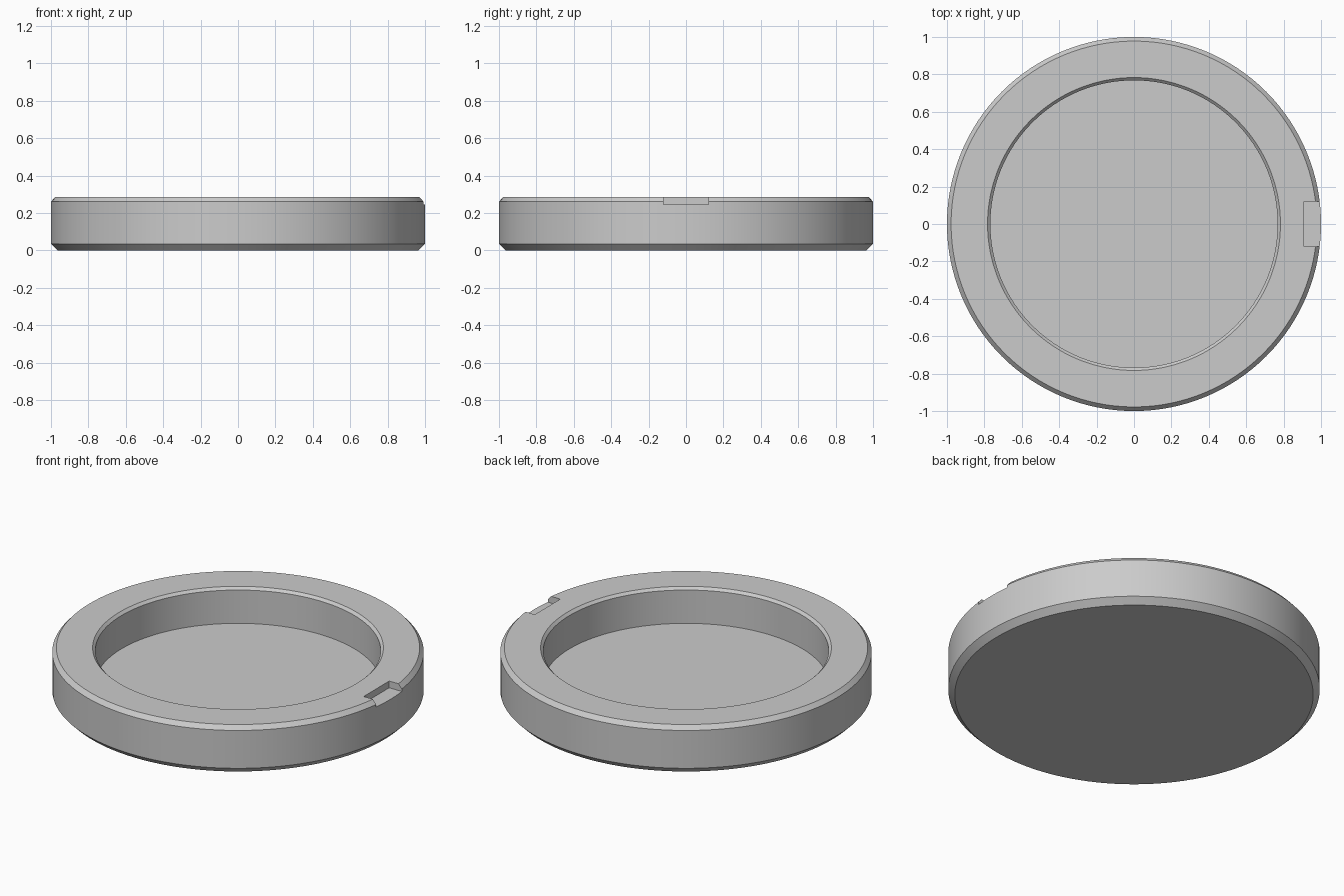
import bpy, bmesh, math

if "Cube" in bpy.data.objects:
    bpy.data.objects.remove(bpy.data.objects["Cube"])

SEGMENTS = 128

grey = bpy.data.materials.new("plain grey")
grey.diffuse_color = (0.6, 0.6, 0.6, 1)
grey.use_nodes = True
grey.node_tree.nodes["Principled BSDF"].inputs["Base Color"].default_value = grey.diffuse_color

# Cross-section (radius, height): underside, outer wall, rim, recess, floor
profile = [(0.965, 0), (1.0, 0.035), (1.0, 0.26), (0.978, 0.285),
           (0.783, 0.285), (0.768, 0.27), (0.768, 0.072)]


def lathe(name, points):
    """Revolve a profile around z and cap both ends with flat discs."""
    bm = bmesh.new()
    rings = []
    for r, z in points:
        rings.append([bm.verts.new((r * math.cos(2 * math.pi * i / SEGMENTS),
                                    r * math.sin(2 * math.pi * i / SEGMENTS), z))
                      for i in range(SEGMENTS)])
    for a, b in zip(rings, rings[1:]):
        for i in range(SEGMENTS):
            j = (i + 1) % SEGMENTS
            bm.faces.new((a[i], a[j], b[j], b[i]))
    bm.faces.new(rings[0][::-1])
    bm.faces.new(rings[-1])
    mesh = bpy.data.meshes.new(name)
    bm.to_mesh(mesh)
    bm.free()
    obj = bpy.data.objects.new(name, mesh)
    bpy.context.collection.objects.link(obj)
    return obj


# Round dish with chamfered edges
dish = lathe("round_dish", profile)
dish.data.materials.append(grey)

# Small rectangular notch in the rim on the right side
bpy.ops.mesh.primitive_cube_add(size=1, location=(1.01, 0, 0.345))
cutter = bpy.context.object
cutter.name = "notch_cutter"
cutter.scale = (0.2, 0.24, 0.2)
cutter.data.materials.append(grey)
bpy.context.view_layer.update()

cut = dish.modifiers.new("rim notch", 'BOOLEAN')
cut.operation = 'DIFFERENCE'
cut.solver = 'EXACT'
cut.object = cutter

bpy.ops.object.select_all(action='DESELECT')
dish.select_set(True)
bpy.context.view_layer.objects.active = dish
bpy.ops.object.modifier_apply(modifier=cut.name)
bpy.data.objects.remove(cutter)

# Smooth round walls with crisp chamfers
bpy.ops.object.shade_smooth_by_angle(angle=math.radians(25))
